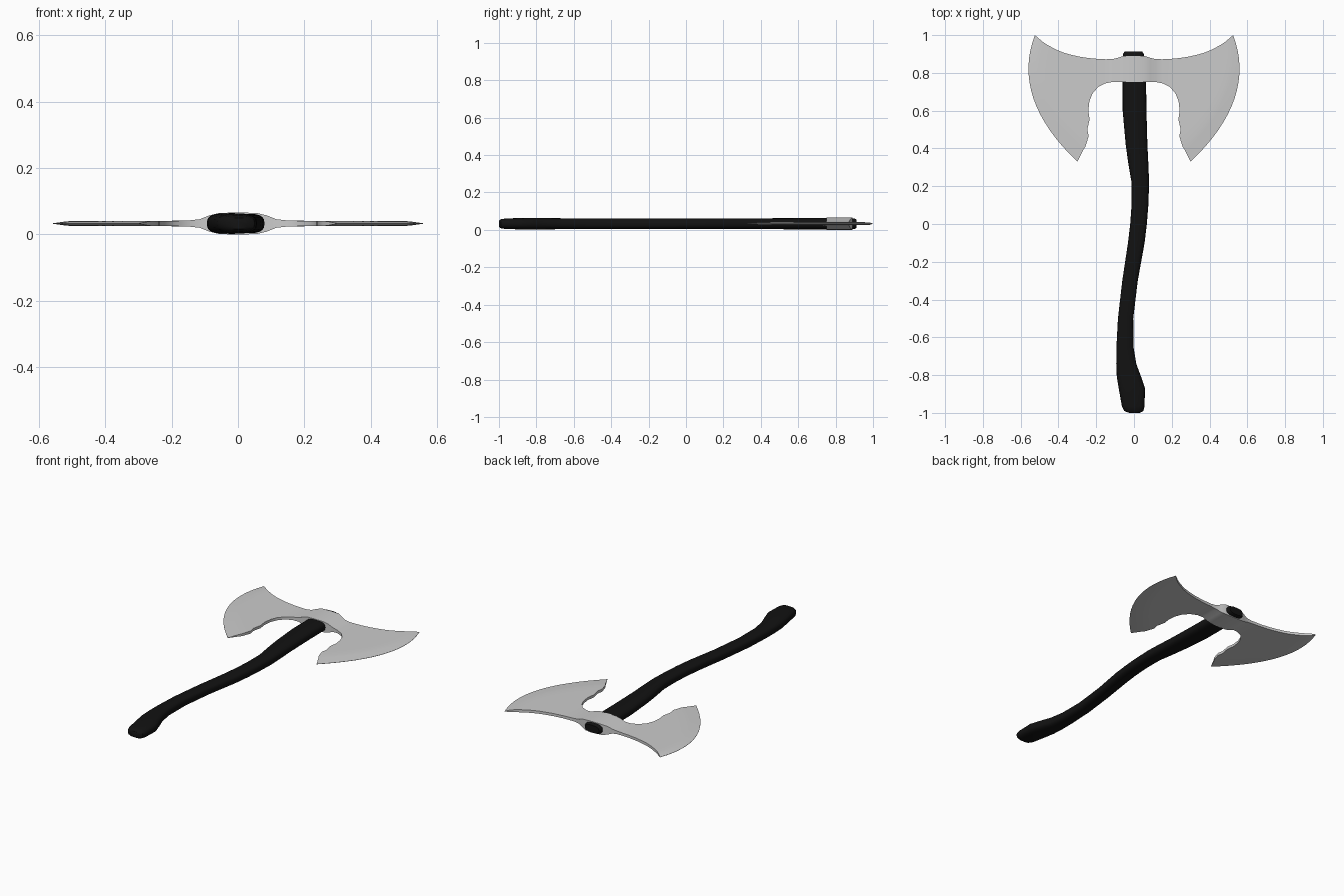
import bpy, bmesh, math

if "Cube" in bpy.data.objects:
    bpy.data.objects.remove(bpy.data.objects["Cube"])

ZC = 0.033  # mid-plane of the axe


def finish(name, bm, angle):
    bmesh.ops.recalc_face_normals(bm, faces=bm.faces)
    me = bpy.data.meshes.new(name)
    bm.to_mesh(me)
    bm.free()
    ob = bpy.data.objects.new(name, me)
    bpy.context.collection.objects.link(ob)
    bpy.ops.object.select_all(action='DESELECT')
    ob.select_set(True)
    bpy.context.view_layer.objects.active = ob
    bpy.ops.object.shade_smooth_by_angle(angle=math.radians(angle))
    return ob


# Handle: rows of (y, left x, right x, half thickness) with rounded-box sections
rows = [(-1.0, -.025, .03, .017), (-.99, -.052, .05, .024), (-.965, -.064, .056, .028),
        (-.87, -.081, .058, .031), (-.81, -.091, .038, .031), (-.74, -.094, .012, .03),
        (-.65, -.093, -.003, .029), (-.5, -.085, -.004, .029), (-.3, -.062, .02, .028),
        (-.1, -.032, .056, .028), (0, -.02, .068, .028), (.1, -.013, .076, .028),
        (.22, -.013, .08, .029), (.32, -.03, .076, .029), (.42, -.044, .071, .029),
        (.6, -.06, .066, .03), (.75, -.06, .064, .03), (.9, -.059, .052, .029),
        (.912, -.05, .044, .023)]
SEG = 20


def spow(v, p):
    return math.copysign(abs(v) ** p, v)


bm = bmesh.new()
rings = []
for y, l, r, h in rows:
    ring = []
    for i in range(SEG):
        a = 2 * math.pi * i / SEG
        ring.append(bm.verts.new(((l + r) / 2 + (r - l) / 2 * spow(math.cos(a), .75), y,
                                  ZC + h * spow(math.sin(a), .7))))
    rings.append(ring)
for a, b in zip(rings, rings[1:]):
    for i in range(SEG):
        j = (i + 1) % SEG
        bm.faces.new((a[i], a[j], b[j], b[i]))
bm.faces.new(rings[0])
bm.faces.new(rings[-1])
handle = finish("handle", bm, 45)
mat = bpy.data.materials.new("black_wood")
mat.diffuse_color = (0.006, 0.006, 0.006, 1)
mat.use_nodes = True
mat.node_tree.nodes["Principled BSDF"].inputs["Base Color"].default_value = mat.diffuse_color
handle.data.materials.append(mat)

# Double blade: columns of (top x, top y, bottom x, bottom y, bow, half thickness),
# running from the socket centre out to the cutting edge
cols = [(0, .89, 0, .752, 0, .033), (.055, .89, .055, .752, 0, .032),
        (.085, .88, .085, .752, 0, .025), (.115, .873, .115, .752, 0, .013),
        (.15, .872, .15, .745, 0, .009), (.22, .876, .19, .725, 0, .008),
        (.28, .884, .22, .69, .01, .008), (.33, .895, .236, .65, .025, .008),
        (.37, .906, .242, .6, .045, .008), (.405, .92, .235, .555, .06, .008),
        (.44, .938, .247, .5, .075, .008), (.465, .952, .24, .465, .085, .008),
        (.485, .966, .257, .41, .095, .0075), (.505, .983, .27, .39, .1, .006),
        (.525, 1.0, .30, .33, .12, .0006)]
N = 16
bm = bmesh.new()
sheets = []
for s in (1, -1):
    sheet = []
    for tx, ty, bx, by, bow, h in cols:
        col = []
        for k in range(N + 1):
            v = k / N
            x = tx + (bx - tx) * v + bow * 4 * v * (1 - v)
            col.append(bm.verts.new((x, ty + (by - ty) * v, ZC + s * h)))
        sheet.append(col)
    for a, b in zip(sheet, sheet[1:]):
        for k in range(N):
            bm.faces.new((a[k], b[k], b[k + 1], a[k + 1]))
    sheets.append(sheet)
up, lo = sheets
# Rim walls along the top, the bottom and the cutting edge
for k in (0, N):
    for c in range(len(cols) - 1):
        bm.faces.new((up[c][k], up[c + 1][k], lo[c + 1][k], lo[c][k]))
for k in range(N):
    bm.faces.new((up[-1][k], up[-1][k + 1], lo[-1][k + 1], lo[-1][k]))
head = finish("axe_head", bm, 30)
mir = head.modifiers.new("mirror", 'MIRROR')
mir.use_clip = True
